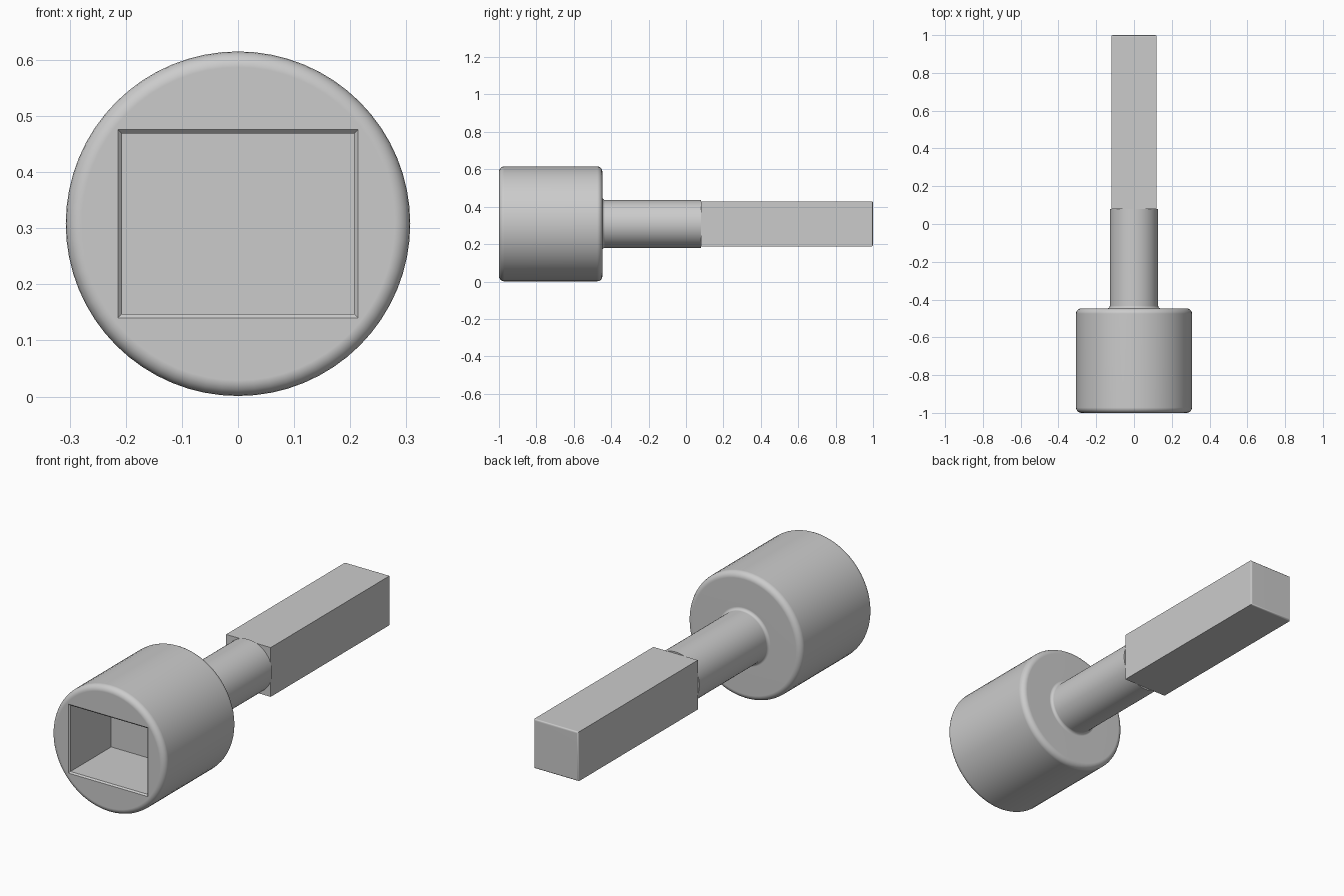
import bpy, bmesh, math
from mathutils import Matrix, Vector

if "Cube" in bpy.data.objects:
    bpy.data.objects.remove(bpy.data.objects["Cube"])

CZ = 0.308          # height of the long axis
R_HEAD, R_SHAFT, HALF_BAR = 0.307, 0.128, 0.12
Y_FRONT, Y_BACK, Y_BAR, Y_END = -1.0, -0.447, 0.08, 1.0
HALF_W, HALF_H, Y_FLOOR = 0.207, 0.161, -0.68

steel = bpy.data.materials.new("steel_grey")
steel.diffuse_color = (0.6, 0.6, 0.6, 1)
steel.use_nodes = True
steel.node_tree.nodes["Principled BSDF"].inputs["Base Color"].default_value = steel.diffuse_color


def make_object(name, bm):
    bmesh.ops.recalc_face_normals(bm, faces=bm.faces)
    mesh = bpy.data.meshes.new(name)
    bm.to_mesh(mesh)
    bm.free()
    mesh.materials.append(steel)
    obj = bpy.data.objects.new(name, mesh)
    bpy.context.collection.objects.link(obj)
    return obj


def activate(obj):
    bpy.ops.object.select_all(action='DESELECT')
    obj.select_set(True)
    bpy.context.view_layer.objects.active = obj


def smooth(obj):
    activate(obj)
    bpy.ops.object.shade_smooth_by_angle(angle=math.radians(35))
    obj.modifiers.new("even_normals", 'WEIGHTED_NORMAL').keep_sharp = True


def arc(r, y, radius, start, end, steps=5):
    """Profile points (radius, y) along a quarter round."""
    pts = []
    for i in range(steps + 1):
        a = math.radians(start + (end - start) * i / steps)
        pts.append((r + radius * math.cos(a), y + radius * math.sin(a)))
    return pts


def lathe(name, profile, sides=64):
    """Revolve a (radius, y) profile about the long axis."""
    bm = bmesh.new()
    rings = [[bm.verts.new((r * math.cos(2 * math.pi * k / sides), y,
                            CZ + r * math.sin(2 * math.pi * k / sides)))
              for k in range(sides)] for r, y in profile]
    for a, b in zip(rings, rings[1:]):
        for k in range(sides):
            n = (k + 1) % sides
            bm.faces.new((a[k], a[n], b[n], b[k]))
    bm.faces.new(rings[0])
    bm.faces.new(rings[-1])
    return make_object(name, bm)


def rect_loft(name, sections):
    """Loft rectangles given as (y, half width, half height)."""
    bm = bmesh.new()
    rings = [[bm.verts.new((sx * w, y, CZ + sz * h))
              for sx, sz in ((-1, -1), (1, -1), (1, 1), (-1, 1))]
             for y, w, h in sections]
    for a, b in zip(rings, rings[1:]):
        for k in range(4):
            n = (k + 1) % 4
            bm.faces.new((a[k], a[n], b[n], b[k]))
    bm.faces.new(rings[0])
    bm.faces.new(rings[-1])
    return make_object(name, bm)


# Rounded head and round shaft, joined by a small fillet
ROUND, FILLET = 0.028, 0.014
profile = (arc(R_HEAD - ROUND, Y_FRONT + ROUND, ROUND, -90, 0)
           + arc(R_HEAD - ROUND, Y_BACK - ROUND, ROUND, 0, 90)
           + arc(R_SHAFT + FILLET, Y_BACK + FILLET, FILLET, 270, 180)
           + [(R_SHAFT, Y_BAR)])
body = lathe("socket_head_and_shaft", profile)

# Rectangular socket with a slightly eased rim
EASE = 0.007
cutter = rect_loft("socket_cutter", [
    (Y_FRONT - EASE, HALF_W + 2 * EASE, HALF_H + 2 * EASE),
    (Y_FRONT + EASE, HALF_W, HALF_H),
    (Y_FLOOR, HALF_W, HALF_H)])
cutter.hide_render = True
cut = body.modifiers.new("socket", 'BOOLEAN')
cut.operation, cut.solver, cut.object = 'DIFFERENCE', 'EXACT', cutter
activate(body)
bpy.ops.object.modifier_apply(modifier=cut.name)
bpy.data.objects.remove(cutter)
smooth(body)

# Square drive bar with softened outer end
bar = rect_loft("square_drive_bar", [(Y_BAR, HALF_BAR, HALF_BAR),
                                     (Y_END, HALF_BAR, HALF_BAR)])
bm = bmesh.new()
bm.from_mesh(bar.data)
end_edges = [e for e in bm.edges if all(v.co.y > 0.9 for v in e.verts)]
bmesh.ops.bevel(bm, geom=end_edges, offset=0.008, segments=3, profile=0.5,
                affect='EDGES')
bm.to_mesh(bar.data)
bm.free()
smooth(bar)
